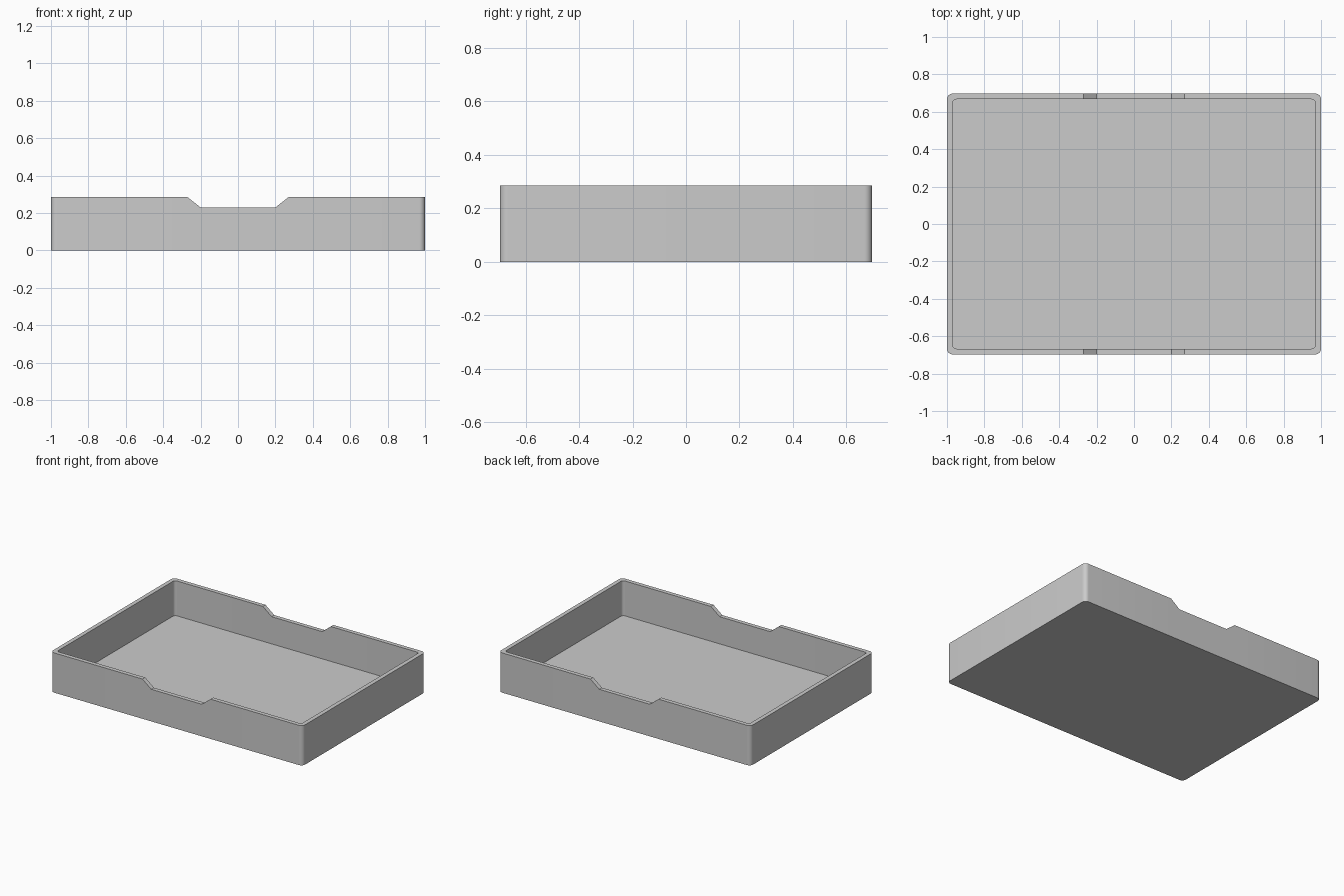
import bpy, bmesh, math

if "Cube" in bpy.data.objects:
    bpy.data.objects.remove(bpy.data.objects["Cube"])

HEIGHT, NOTCH_Z, FLOOR = 0.285, 0.23, 0.035
NOTCH_X = (0.2, 0.27)      # half widths of the finger notch: bottom, top
SEGS = 8                   # corner segments


def outline(hx, hy, r):
    """Rounded rectangle, counter-clockwise, with notch points on the long sides."""
    pts = []
    corners = ((1, 1, 0), (-1, 1, 90), (-1, -1, 180), (1, -1, 270))
    for i, (sx, sy, start) in enumerate(corners):
        for k in range(SEGS + 1):
            a = math.radians(start + 90 * k / SEGS)
            pts.append((sx * (hx - r) + r * math.cos(a), sy * (hy - r) + r * math.sin(a)))
        if i in (0, 2):
            a, b = NOTCH_X
            pts += [(sx * x, sy * hy) for x in (b, a, -a, -b)]
    return pts


def rim_z(x):
    return NOTCH_Z if abs(x) < NOTCH_X[0] + 0.01 else HEIGHT


bm = bmesh.new()


def ring(pts, z):
    return [bm.verts.new((x, y, z(x))) for x, y in pts]


# Rings from the underside, over the rim, down to the inner floor
outer, inner = outline(1.0, 0.697, 0.03), outline(0.97, 0.667, 0.02)
rings = [ring(outer, lambda x: 0.0), ring(outer, rim_z),
         ring(inner, rim_z), ring(inner, lambda x: FLOOR)]
for lo, hi in zip(rings, rings[1:]):
    for i in range(len(lo)):
        j = (i + 1) % len(lo)
        bm.faces.new((lo[i], lo[j], hi[j], hi[i]))

# Underside and inner floor
bm.faces.new(rings[0][::-1])
bm.faces.new(rings[-1])
bmesh.ops.recalc_face_normals(bm, faces=bm.faces[:])

mesh = bpy.data.meshes.new("tray")
bm.to_mesh(mesh)
bm.free()
tray = bpy.data.objects.new("tray", mesh)
bpy.context.collection.objects.link(tray)

# Smooth corners, crisp rim edges
bpy.context.view_layer.objects.active = tray
tray.select_set(True)
bpy.ops.object.shade_smooth_by_angle(angle=math.radians(30))
